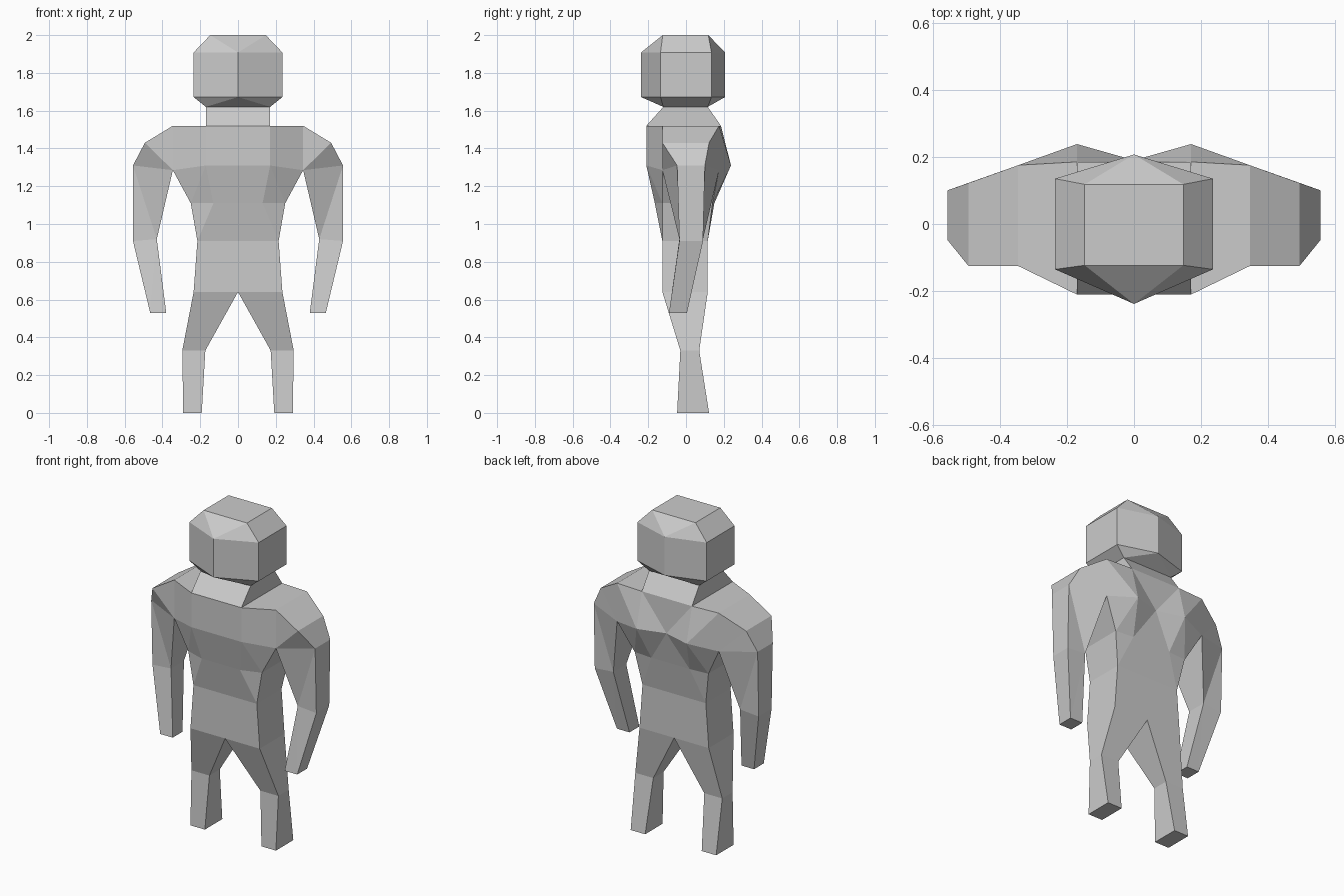
import bpy, bmesh

if "Cube" in bpy.data.objects:
    bpy.data.objects.remove(bpy.data.objects["Cube"])


def finish(bm, name):
    bmesh.ops.recalc_face_normals(bm, faces=bm.faces[:])
    mesh = bpy.data.meshes.new(name)
    bm.to_mesh(mesh)
    bm.free()
    obj = bpy.data.objects.new(name, mesh)
    bpy.context.collection.objects.link(obj)
    return obj


def loft(bm, rows, closed=False, cap=False, skip=()):
    """Bridge successive rows of points; coincident points are welded later."""
    vs = [[bm.verts.new(p) for p in row] for row in rows]
    n = len(rows[0])
    for i in range(len(vs) - 1):
        for j in range(n if closed else n - 1):
            if (i, j) not in skip:
                k = (j + 1) % n
                bm.faces.new((vs[i][j], vs[i][k], vs[i + 1][k], vs[i + 1][j]))
    if cap:
        bm.faces.new(vs[-1])


def limb_ring(inner, outer):
    """Four-sided limb section from two (x, z, y_front, y_back) edges."""
    (xi, zi, fi, bi), (xo, zo, fo, bo) = inner, outer
    return [(xi, fi, zi), (xi, bi, zi), (xo, bo, zo), (xo, fo, zo)]


def torso_row(z, xc, yf, xs, zs, sf, sb, yb, yc):
    """Half section: front centre, front corner, two side points, back corner, back centre."""
    return [(0, yf, z), (xc, yf, z), (xs, sf, zs), (xs, sb, zs), (xc, yb, z), (0, yc, z)]


bm = bmesh.new()

# Neck and torso, right half, with the arm socket left open
torso = [
    (1.62, .17, -.12, .17, 1.62, -.12, .115, .115, .115),
    (1.52, .17, -.21, .17, 1.52, -.21, .185, .185, .185),
    (1.52, .17, -.21, .345, 1.52, -.125, .175, .185, .185),
    (1.31, .17, -.21, .345, 1.285, -.125, .175, .238, .19),
    (1.11, .13, -.165, .25, 1.11, -.125, .14, .15, .15),
    (.91, .215, -.125, .215, .91, -.125, .115, .115, .115),
    (.64, .235, -.125, .235, .64, -.125, .115, .115, .115),
]
loft(bm, [torso_row(*t) for t in torso], skip={(2, 2)})

# Arm: the shoulder fans around the armpit edge, then runs to the hand
armpit = (.345, 1.285, -.125, .175)
loft(bm, [
    limb_ring(armpit, (.345, 1.52, -.125, .175)),
    limb_ring(armpit, (.493, 1.43, -.125, .122)),
    limb_ring(armpit, (.556, 1.31, -.047, .1)),
    limb_ring((.43, .92, -.035, .09), (.556, .91, -.035, .09)),
    limb_ring((.38, .53, -.09, .005), (.465, .53, -.09, .005)),
], closed=True, cap=True)

# Leg: hip, knee, foot
loft(bm, [limb_ring((xi, z, f, b), (xo, z, f, b)) for xi, xo, f, b, z in (
    (0, .235, -.125, .115, .64),
    (.173, .295, -.03, .07, .33),
    (.192, .29, -.047, .122, 0))], closed=True, cap=True)

# Mirror to the left half and weld into one skin
dup = bmesh.ops.duplicate(bm, geom=bm.verts[:] + bm.edges[:] + bm.faces[:])
for v in dup["geom"]:
    if isinstance(v, bmesh.types.BMVert):
        v.co.x *= -1
bmesh.ops.remove_doubles(bm, verts=bm.verts[:], dist=.0005)
bmesh.ops.triangulate(bm, faces=bm.faces[:], quad_method='SHORT_EDGE')
finish(bm, "body")

# Head: six-sided block with bevelled top and bottom
bm = bmesh.new()
for x, f, b, z in ((.17, -.12, .115, 1.62), (.147, -.123, .118, 2.0)):
    for s in (-x, x):
        bm.verts.new((s, f, z))
        bm.verts.new((s, b, z))
for z in (1.672, 1.908):
    for p in ((0, -.238), (.235, -.135), (.235, .135), (0, .207), (-.235, .135), (-.235, -.135)):
        bm.verts.new((*p, z))
bmesh.ops.convex_hull(bm, input=bm.verts[:])
bmesh.ops.dissolve_limit(bm, angle_limit=.01, verts=bm.verts[:], edges=bm.edges[:])
finish(bm, "head")
